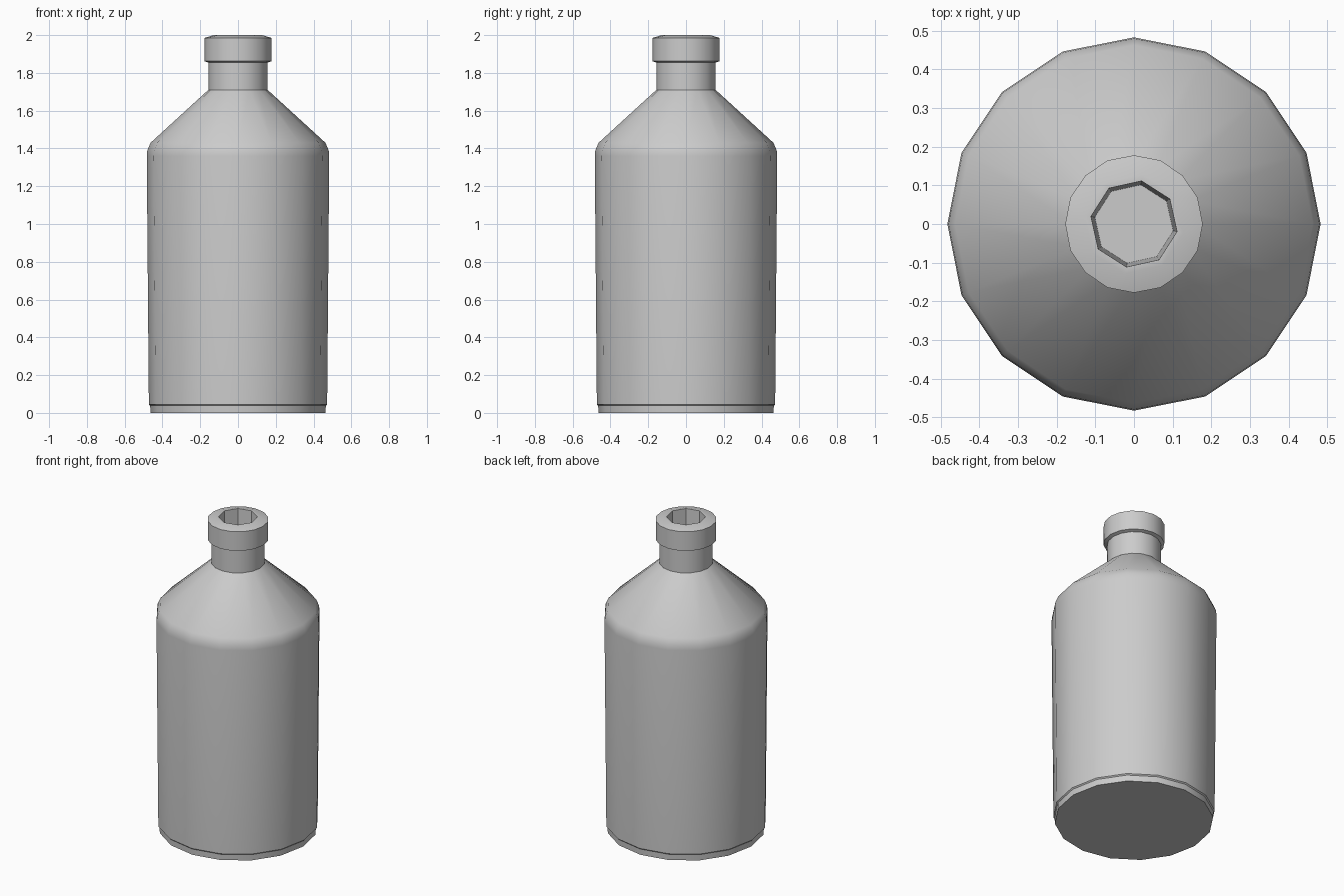
import bpy
import bmesh
from math import cos, sin, radians, tau

cube = bpy.data.objects.get("Cube")
if cube:
    bpy.data.objects.remove(cube, do_unlink=True)

SIDES = 16
BORE_SIDES = 8
BORE_TURN = radians(-10)

grey = bpy.data.materials.new("light grey")
grey.use_nodes = True
colour = (0.6, 0.6, 0.6, 1)
grey.diffuse_color = colour
grey.node_tree.nodes["Principled BSDF"].inputs["Base Color"].default_value = colour


def ring(bm, radius, z, sides=SIDES, turn=0.0):
    angles = [turn + tau * i / sides for i in range(sides)]
    return [bm.verts.new((radius * cos(a), radius * sin(a), z)) for a in angles]


def skin(bm, lower, upper):
    """Join two rings with equal vertex counts by quads."""
    n = len(lower)
    for i in range(n):
        j = (i + 1) % n
        bm.faces.new((lower[i], lower[j], upper[j], upper[i]))


def lathe(bm, profile, **options):
    """Turn a list of (radius, height) points; return the rings."""
    rings = [ring(bm, r, z, **options) for r, z in profile]
    for lower, upper in zip(rings, rings[1:]):
        skin(bm, lower, upper)
    return rings


def finish(bm, name):
    mesh = bpy.data.meshes.new(name)
    bm.to_mesh(mesh)
    bm.free()
    mesh.materials.append(grey)
    part = bpy.data.objects.new(name, mesh)
    bpy.context.collection.objects.link(part)
    bpy.ops.object.select_all(action="DESELECT")
    part.select_set(True)
    bpy.context.view_layer.objects.active = part
    bpy.ops.object.shade_smooth_by_angle(angle=radians(30))


# Base foot, slightly stepped wall and sloping shoulder
bm = bmesh.new()
rings = lathe(bm, [(0.463, 0), (0.465, 0.038), (0.472, 0.045), (0.483, 1.36),
                   (0.48, 1.39), (0.463, 1.43), (0.157, 1.71)])
bm.faces.new(rings[0][::-1])
finish(bm, "bottle_body")

# Straight neck
bm = bmesh.new()
lathe(bm, [(0.157, 1.71), (0.157, 1.86)])
finish(bm, "neck")

# Thick lip with an octagonal bore
bm = bmesh.new()
rings = lathe(bm, [(0.157, 1.855), (0.178, 1.862), (0.178, 1.985)])
bore = lathe(bm, [(0.13, 2.0), (0.113, 2.0), (0.103, 1.72)],
             sides=BORE_SIDES, turn=BORE_TURN)
bm.faces.new(bore[-1])
outer, inner = rings[-1], bore[0]
for k in range(BORE_SIDES):
    a, b, c = (outer[(2 * k + d) % SIDES] for d in (-1, 0, 1))
    following = inner[(k + 1) % BORE_SIDES]
    bm.faces.new((a, b, inner[k]))
    bm.faces.new((b, c, following, inner[k]))
finish(bm, "lip")
